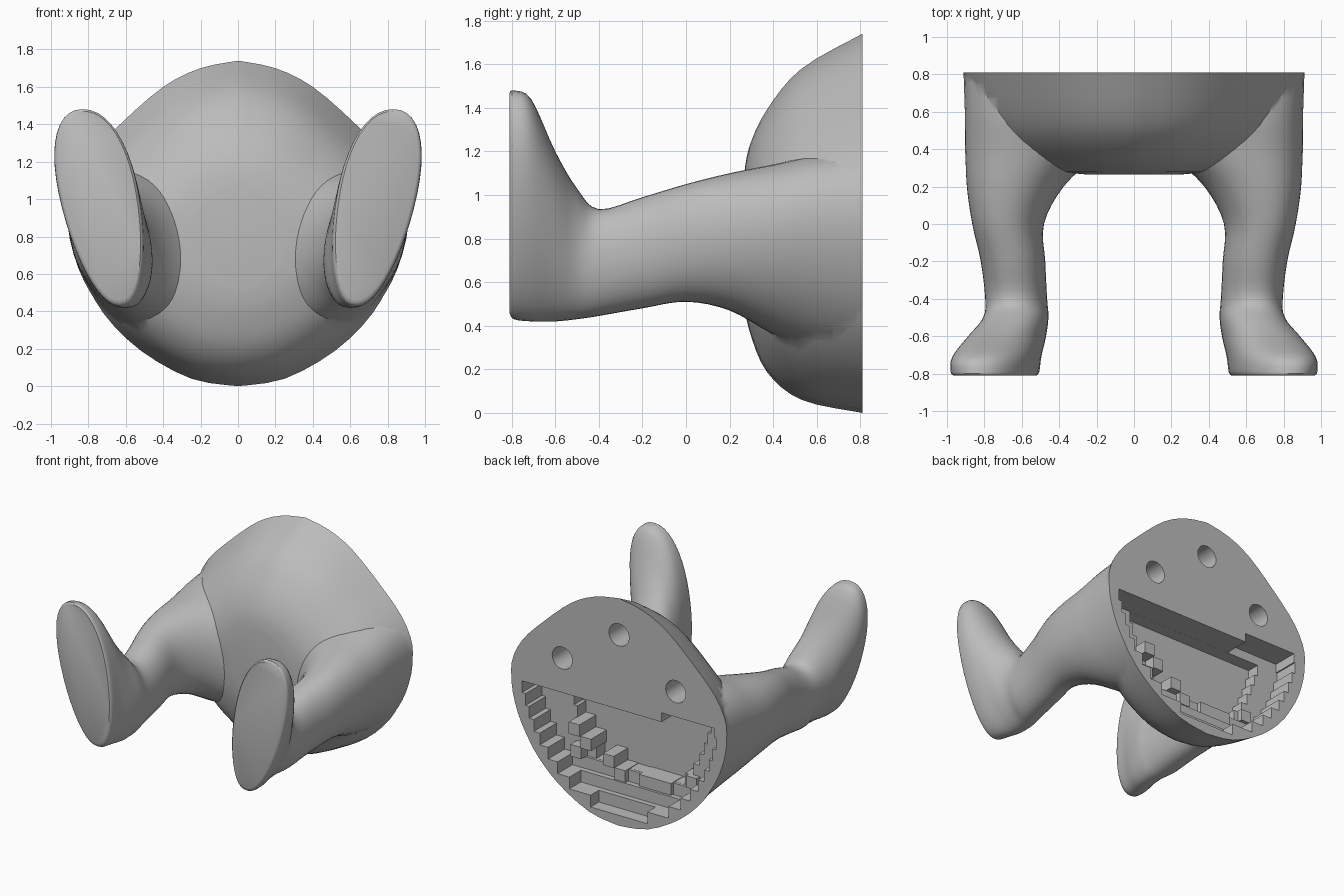
import bpy
import bmesh
import math
from mathutils import Matrix

old_cube = bpy.data.objects.get("Cube")
if old_cube:
    bpy.data.objects.remove(old_cube, do_unlink=True)

BACK = 0.81      # plane of the flat mounting face
RING = 44        # points around a leg section

clay = bpy.data.materials.new("clay_grey")
clay.use_nodes = True
clay_colour = (0.5, 0.5, 0.5, 1)
clay.diffuse_color = clay_colour
clay.node_tree.nodes["Principled BSDF"].inputs["Base Color"].default_value = clay_colour


def smooth_rows(rows, steps):
    """Insert Catmull-Rom rows between the given rows of numbers."""
    result = []
    last = len(rows) - 1
    for i in range(last):
        before, a, b, after = rows[max(i - 1, 0)], rows[i], rows[i + 1], rows[min(i + 2, last)]
        for s in range(steps):
            t = s / steps
            result.append([
                q + t * ((r - p) / 2 + t * (p - 2.5 * q + 2 * r - w / 2 + t * (w - p + 3 * (q - r)) / 2))
                for p, q, r, w in zip(before, a, b, after)])
    return result + [list(rows[last])]


def finish(name, bm):
    bmesh.ops.recalc_face_normals(bm, faces=bm.faces)
    mesh = bpy.data.meshes.new(name)
    bm.to_mesh(mesh)
    bm.free()
    mesh.materials.append(clay)
    obj = bpy.data.objects.new(name, mesh)
    bpy.context.collection.objects.link(obj)
    return obj


def loft(name, rings):
    """Skin closed rings of points and cap both ends."""
    bm = bmesh.new()
    loops = [[bm.verts.new(p) for p in ring] for ring in rings]
    for lower, upper in zip(loops, loops[1:]):
        for i in range(len(lower)):
            bm.faces.new((lower[i - 1], lower[i], upper[i], upper[i - 1]))
    bm.faces.new(loops[0])
    bm.faces.new(loops[-1])
    return finish(name, bm)


def add_box(bm, x_range, y_range, z_range):
    ranges = (x_range, y_range, z_range)
    centre = Matrix.Translation([(a + b) / 2 for a, b in ranges])
    size = Matrix.Diagonal([b - a for a, b in ranges] + [1])
    bmesh.ops.create_cube(bm, size=1, matrix=centre @ size)


def combine(target, other, operation, self_overlap=False):
    """Apply a boolean and drop the helper object."""
    mod = target.modifiers.new(operation.lower(), "BOOLEAN")
    mod.object, mod.operation, mod.solver = other, operation, "EXACT"
    mod.use_self = self_overlap
    bpy.ops.object.select_all(action="DESELECT")
    target.select_set(True)
    bpy.context.view_layer.objects.active = target
    bpy.ops.object.modifier_apply(modifier=mod.name)
    bpy.data.objects.remove(other, do_unlink=True)


# Rounded torso: half outline of the back face, shrunk towards the belly
half_outline = smooth_rows([
    (0, 0), (.25, .04), (.52, .19), (.72, .39), (.83, .6), (.89, .8), (.91, 1),
    (.82, 1.2), (.63, 1.4), (.4, 1.6), (.2, 1.7), (0, 1.74)], 3)
outline = half_outline + [(-x, z) for x, z in half_outline[-2:0:-1]]
# y, width scale, centre height, half height
belly = smooth_rows([
    (.265, .28, .8, .28), (.29, .5, .8, .42), (.37, .72, .79, .6),
    (.53, .88, .82, .76), (BACK, 1, .87, .87)], 4) + [[.87, 1, .87, .87]]
torso = loft("lower_body", [
    [(w * x, y, zc + h * (z / .87 - 1)) for x, z in outline] for y, w, zc, h in belly])


# Leg and foot in one skin, from the flat sole to the hip
# y, centre x, half width, centre z, half height, lean, toe widening
leg_rows = smooth_rows([
    (-.81, .73, .195, .965, .505, .19, .15),
    (-.79, .73, .21, .955, .525, .19, .15),
    (-.71, .72, .21, .93, .51, .2, .15),
    (-.6, .67, .19, .81, .39, .2, .12),
    (-.5, .63, .17, .73, .3, .12, .05),
    (-.4, .63, .165, .69, .245, .05, 0),
    (-.2, .647, .172, .735, .255, .05, 0),
    (0, .673, .19, .78, .27, .08, 0),
    (.2, .635, .255, .785, .315, .12, 0),
    (.4, .54, .35, .75, .39, .22, 0),
    (.6, .5, .38, .725, .455, .28, 0),
    (.89, .5, .38, .7, .5, .3, 0)], 4)


def leg_ring(row, side):
    y, xc, rx, zc, rz, lean, toe = row
    ring = []
    for i in range(RING):
        angle = math.tau * i / RING
        c, s = math.cos(angle), math.sin(angle)
        across = math.copysign(abs(c) ** .9, c)
        up = math.copysign(abs(s) ** .95, s)
        x = xc + rx * across * (1 + toe * up) + lean * rz * up
        ring.append((side * x, y, zc + rz * up))
    return ring


for side_name, side in (("left", 1), ("right", -1)):
    leg = loft(side_name + "_leg", [leg_ring(row, side) for row in leg_rows])
    combine(torso, leg, "UNION")

# Trim the back to a flat face
bm = bmesh.new()
add_box(bm, (-2, 2), (BACK, 2), (-1, 3))
combine(torso, finish("back_trim", bm), "DIFFERENCE")

# Three round peg holes in the back face
bm = bmesh.new()
for x, z in ((-.48, 1.155), (0, 1.46), (.48, 1.155)):
    place = Matrix.Translation((x, BACK, z)) @ Matrix.Rotation(math.pi / 2, 4, "X")
    bmesh.ops.create_cone(bm, cap_ends=True, segments=24, radius1=.085, radius2=.085,
                          depth=.5, matrix=place)
combine(torso, finish("peg_holes", bm), "DIFFERENCE")

# Stepped hollow in the lower back: one shallow and one deeper box per row
bm = bmesh.new()
step = .09
half_widths = (.24, .42, .52, .6, .67, .72, .76, .79, .82)
for row, half in enumerate(half_widths):
    low = .08 + step * row
    high = low + step + (.002 if row < len(half_widths) - 1 else 0)
    shallow = min(.1 + .04 * row, .2)
    add_box(bm, (-half, half), (BACK - shallow, 1), (low, high))
    if row > 2:
        add_box(bm, (-half + 2 * step, half - step * 3), (BACK - .3, 1.01), (low + .001, high - .0005))
add_box(bm, (-.81, -.36), (BACK - .2, 1.02), (.85, .96))
combine(torso, finish("stepped_hollow", bm), "DIFFERENCE", True)

# Loose square blocks standing on the floor of the hollow
bm = bmesh.new()
for i, (x, z) in enumerate(((.45, .58), (.36, .49), (.45, .4), (.18, .4), (.09, .31), (-.2, .31), (-.5, .4))):
    wide = step * (3 if i == 5 else 1)
    add_box(bm, (x - wide / 2, x + wide / 2), (.45, BACK - .1 - .01 * i), (z - step / 2, z + step / 2))
blocks = finish("hollow_blocks", bm)

# Soft shading with crisp creases
bpy.ops.object.select_all(action="DESELECT")
torso.select_set(True)
bpy.context.view_layer.objects.active = torso
bpy.ops.object.shade_smooth_by_angle(angle=math.radians(35))
